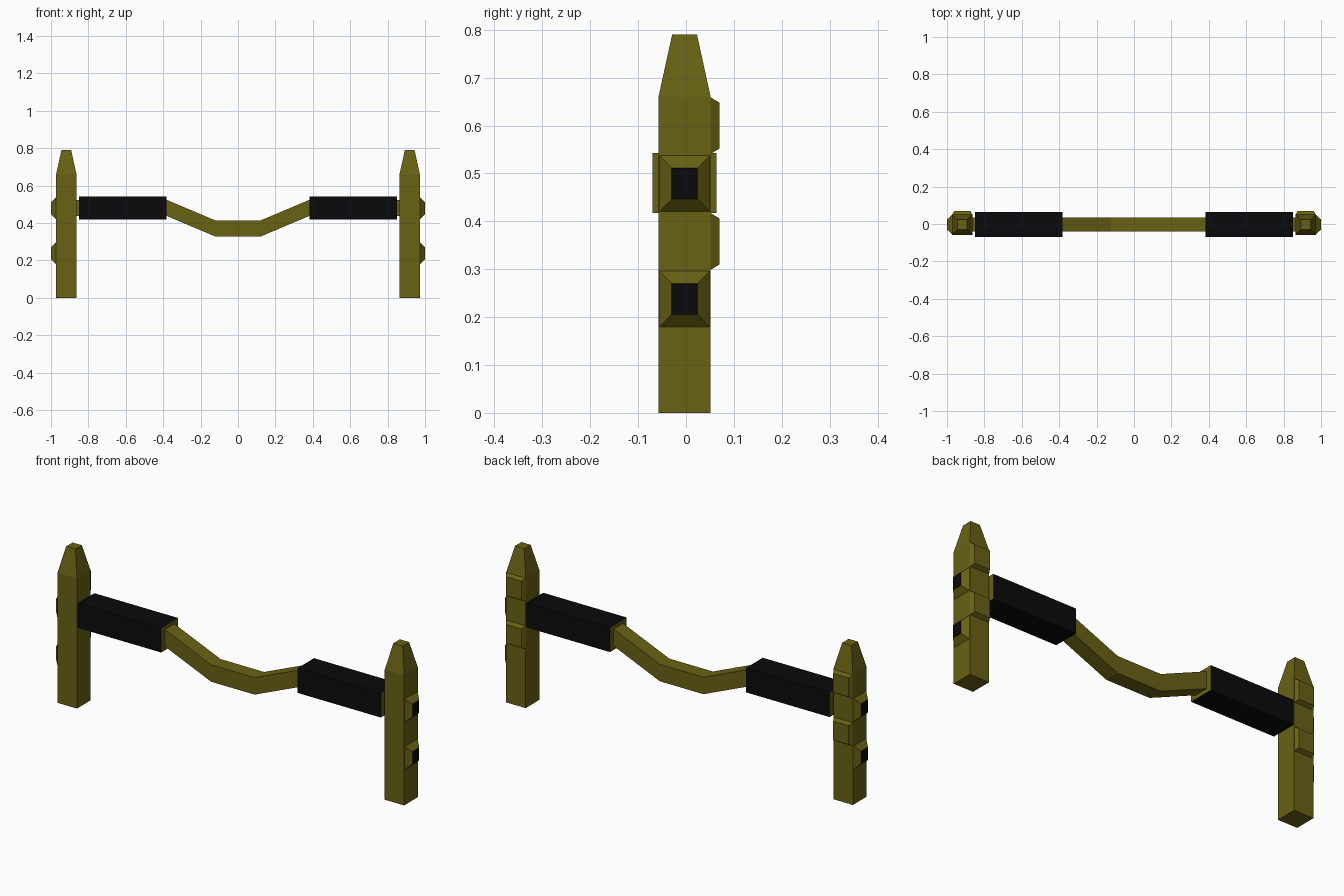
import bpy, bmesh
from mathutils import Vector

if "Cube" in bpy.data.objects:
    bpy.data.objects.remove(bpy.data.objects["Cube"])


def material(name, color):
    m = bpy.data.materials.new(name)
    m.diffuse_color = color
    m.use_nodes = True
    m.node_tree.nodes["Principled BSDF"].inputs["Base Color"].default_value = m.diffuse_color
    return m


OLIVE = material("olive", (0.14, 0.12, 0.007, 1))
BLACK = material("black", (0.003, 0.003, 0.004, 1))
YC = -0.003   # shared depth centre of posts and bar


def loft(name, axis, sections, mirror=True, black=lambda n: False):
    """Skin rectangles (pos, centre_u, centre_v, half_u, half_v) along an axis."""
    bm = bmesh.new()
    rings = []
    for pos, cu, cv, hu, hv in sections:
        ring = []
        for su, sv in ((-1, -1), (1, -1), (1, 1), (-1, 1)):
            co = [cu + su * hu, cv + sv * hv]
            co.insert(axis, pos)
            ring.append(bm.verts.new(co))
        rings.append(ring)
    for a, b in zip(rings, rings[1:]):
        for i in range(4):
            j = (i + 1) % 4
            bm.faces.new((a[i], a[j], b[j], b[i]))
    bm.faces.new(rings[0])
    bm.faces.new(rings[-1])
    bmesh.ops.recalc_face_normals(bm, faces=bm.faces)
    for f in bm.faces:
        f.material_index = int(black(f.normal))
    me = bpy.data.meshes.new(name)
    bm.to_mesh(me)
    bm.free()
    me.materials.append(OLIVE)
    me.materials.append(BLACK)
    ob = bpy.data.objects.new(name, me)
    bpy.context.collection.objects.link(ob)
    if mirror:
        ob.modifiers.new("mirror", "MIRROR")
    return ob


# Upright posts with tapered tips
PX = 0.918
loft("post", 2, [(0, PX, YC, 0.0545, 0.0545),
                 (0.66, PX, YC, 0.0545, 0.0545),
                 (0.79, PX, YC, 0.026, 0.026)])

# Outer side studs with black ends
for name, z in (("lower_stud", 0.238), ("upper_stud", 0.479)):
    loft(name, 0, [(0.97, YC, z, 0.0545, 0.061), (1.0, YC, z, 0.027, 0.032)],
         black=lambda n: n.x > 0.95)

# Shallow pads on the back of the posts
for name, z in (("lower_back_pad", 0.358), ("upper_back_pad", 0.600)):
    loft(name, 1, [(0.05, PX, z, 0.0545, 0.06), (0.07, PX, z, 0.043, 0.048)])

# Black grips with olive ends
loft("grip", 0, [(0.382, YC, 0.480, 0.0665, 0.0625),
                 (0.85, YC, 0.480, 0.0665, 0.0625)],
     black=lambda n: abs(n.x) < 0.5)

# Bar that dips in the middle
path = [(-0.87, 0.48), (-0.38, 0.48), (-0.122, 0.371),
        (0.122, 0.371), (0.38, 0.48), (0.87, 0.48)]
loft("dropped_bar", 0, [(x, YC, z, 0.038, 0.043) for x, z in path], mirror=False)
